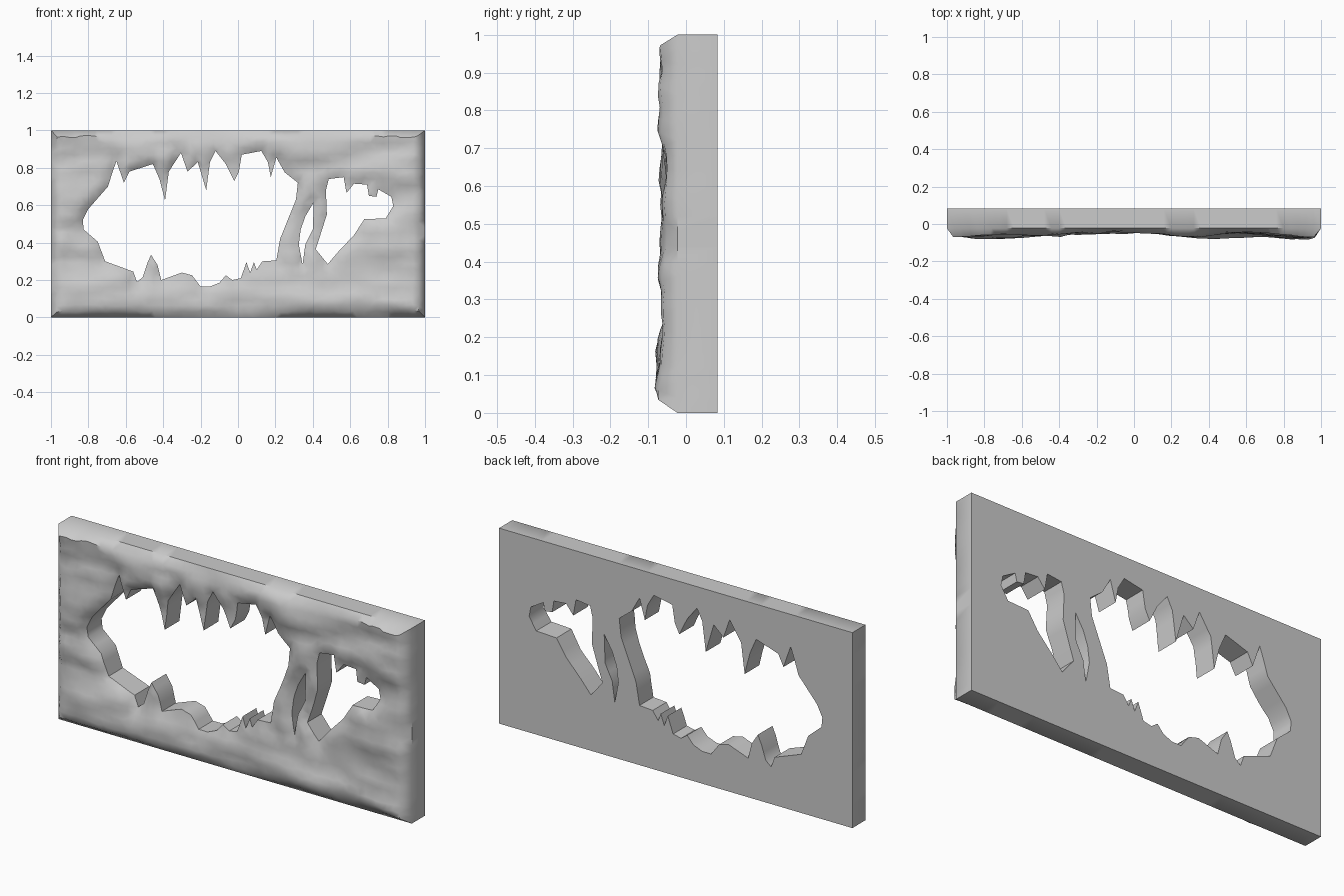
import bpy, bmesh, math, random
from mathutils import Vector, noise, geometry

if "Cube" in bpy.data.objects:
    bpy.data.objects.remove(bpy.data.objects["Cube"])

random.seed(4)
BACK, RIM, DEEP = 0.083, 0.026, 0.083

# Outlines (x, z) of the three openings
main_top = [(-.83, .52), (-.80, .58), (-.695, .70), (-.67, .78), (-.65, .835), (-.61, .72),
            (-.58, .78), (-.455, .82), (-.42, .74), (-.39, .625), (-.37, .78), (-.305, .88),
            (-.27, .78), (-.215, .83), (-.17, .68), (-.15, .83), (-.12, .89), (-.065, .82),
            (-.02, .73), (.005, .78), (.02, .87), (.125, .89), (.16, .83), (.175, .75),
            (.205, .855), (.25, .775), (.32, .72)]
main_bottom = [(.31, .63), (.225, .42), (.205, .305), (.13, .30), (.10, .255), (.085, .295),
               (.065, .24), (.045, .295), (.015, .21), (-.03, .20), (-.065, .225), (-.10, .185),
               (-.15, .165), (-.20, .165), (-.245, .225), (-.30, .24), (-.41, .20), (-.43, .28),
               (-.465, .335), (-.485, .29), (-.51, .215), (-.54, .19), (-.56, .245),
               (-.71, .30), (-.75, .405), (-.825, .47)]
slit = [(.405, .615), (.36, .54), (.335, .47), (.325, .39), (.345, .283), (.36, .39), (.40, .47)]
side_gap = [(.485, .74), (.565, .75), (.58, .665), (.62, .715), (.69, .71), (.70, .65), (.74, .645),
            (.75, .685), (.82, .645), (.83, .595), (.79, .53), (.675, .525), (.62, .44),
            (.535, .35), (.48, .285), (.415, .365), (.44, .44), (.475, .55), (.47, .68)]


def vecs(points):
    return [Vector(p) for p in points]


def refine(loop, step):
    """Split the long sides of a closed outline."""
    out = []
    for a, b in zip(loop, loop[1:] + loop[:1]):
        n = max(1, round((b - a).length / step))
        out += [a.lerp(b, i / n) for i in range(n)]
    return out


def inside(p, loop):
    hit = False
    for a, b in zip(loop, loop[1:] + loop[:1]):
        if (a.y > p.y) != (b.y > p.y) and p.x < a.x + (p.y - a.y) * (b.x - a.x) / (b.y - a.y):
            hit = not hit
    return hit


def edge_distance(p, loop):
    best = 9.0
    for a, b in zip(loop, loop[1:] + loop[:1]):
        d = b - a
        t = min(1, max(0, (p - a).dot(d) / d.length_squared))
        best = min(best, (p - a - d * t).length)
    return best


holes = [vecs(main_top + main_bottom), vecs(slit), vecs(side_gap)]
border = vecs([(-1, 0), (1, 0), (1, 1), (-1, 1)])
loops = [border] + holes

# Constrained points: border and opening outlines, then a jittered grid inside
points, edges = [], []
for loop in loops:
    ring = refine(loop, 0.04)
    start, n = len(points), len(ring)
    points += ring
    edges += [(start + i, start + (i + 1) % n) for i in range(n)]
NX, NZ = 62, 31
for i in range(1, NX):
    for k in range(1, NZ):
        p = Vector((-1 + 2 * i / NX + random.uniform(-.006, .006),
                    k / NZ + random.uniform(-.006, .006)))
        if any(inside(p, h) for h in holes):
            continue
        if min(edge_distance(p, l) for l in loops) > 0.013:
            points.append(p)
flat, _, tris, *_ = geometry.delaunay_2d_cdt(points, edges, [], 0, 1e-5)


# Rocky relief of the front: layered horizontal ridges, rounded off at every edge
def relief(p):
    broad = noise.noise(Vector((p.x * 2.2, 3.1, p.y * 5.5)))
    ridge = noise.noise(Vector((p.x * 5, 9.7, p.y * 15)))
    depth = 0.043 + 0.013 * abs(p.x) + 0.022 * broad + 0.012 * ridge
    depth = min(DEEP, max(RIM, depth))
    d_out = edge_distance(p, border)
    d_in = min(edge_distance(p, h) for h in holes)
    soft_out = 1 - math.exp(-d_out / 0.02)
    soft_in = 1 - 0.7 * math.exp(-d_in / 0.035)
    low = RIM - 0.004
    return -(low + (depth - low) * soft_out * soft_in)


ys = [relief(p) for p in flat]
lowest = min(ys)
ys = [-0.02 + (y + 0.02) * (DEEP - 0.02) / (-lowest - 0.02) for y in ys]

bm = bmesh.new()
verts = [bm.verts.new((p.x, y, p.y)) for p, y in zip(flat, ys)]
for t in tris:
    centre = sum((flat[i] for i in t), Vector((0, 0))) / 3
    if not any(inside(centre, h) for h in holes):
        bm.faces.new([verts[i] for i in t])
bmesh.ops.delete(bm, geom=[v for v in bm.verts if not v.link_faces], context='VERTS')

# Flat back and the walls of the openings
new = bmesh.ops.extrude_face_region(bm, geom=bm.faces[:], use_keep_orig=True)
for v in new["geom"]:
    if isinstance(v, bmesh.types.BMVert):
        v.co.y = BACK
bmesh.ops.recalc_face_normals(bm, faces=bm.faces[:])

mesh = bpy.data.meshes.new("rock_wall")
bm.to_mesh(mesh)
bm.free()
wall = bpy.data.objects.new("rock_wall", mesh)
bpy.context.collection.objects.link(wall)
bpy.context.view_layer.objects.active = wall
wall.select_set(True)
bpy.ops.object.shade_smooth_by_angle(angle=math.radians(45))
